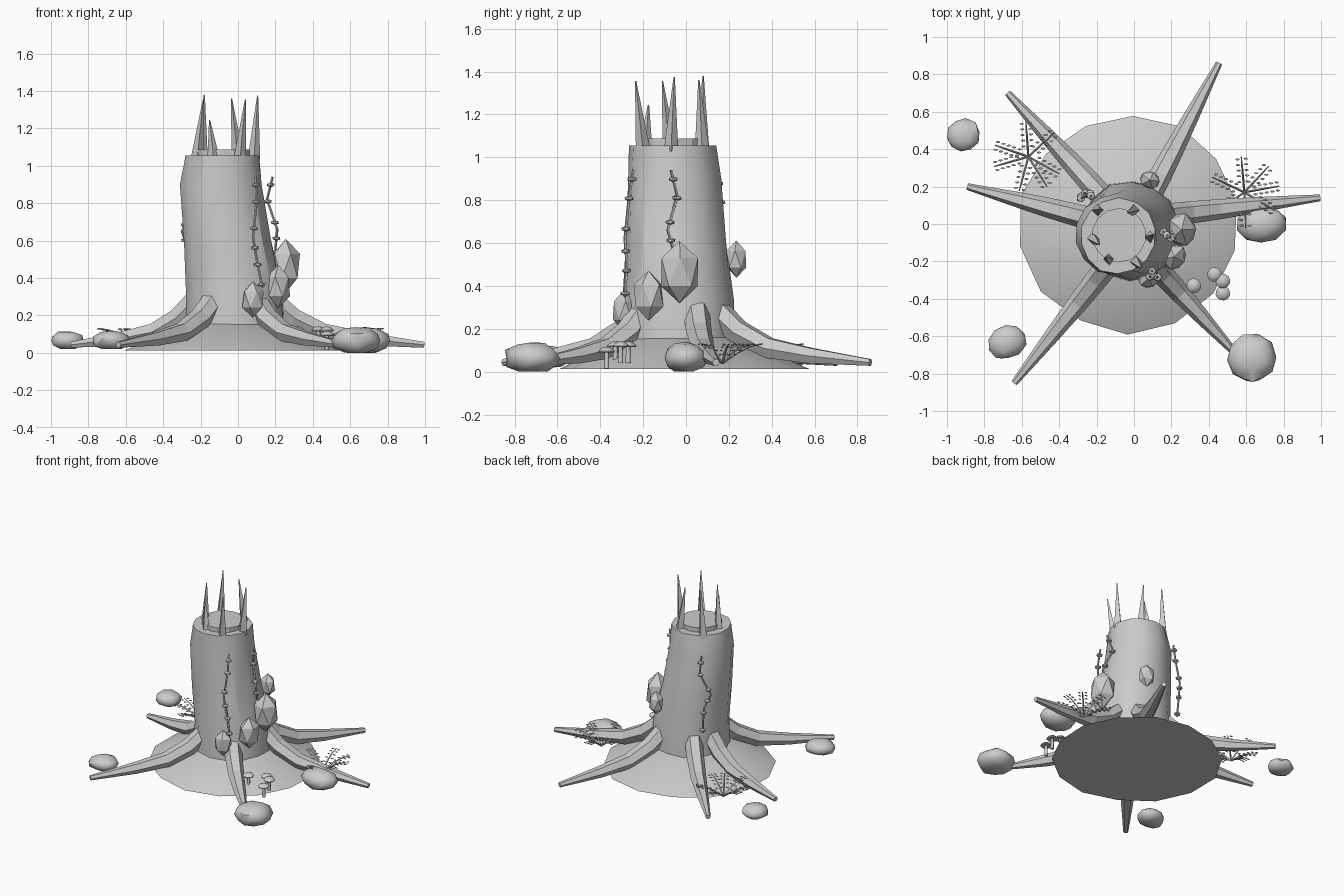
import bpy, bmesh, math, random
from mathutils import Vector, Matrix

if "Cube" in bpy.data.objects:
    bpy.data.objects.remove(bpy.data.objects["Cube"])
random.seed(4)

# the whole model is one plain grey
GREY = bpy.data.materials.new("plain_grey")
GREY.diffuse_color = (0.6, 0.6, 0.6, 1)
GREY.use_nodes = True
GREY.node_tree.nodes["Principled BSDF"].inputs["Base Color"].default_value = GREY.diffuse_color

def finish(name, bm, angle=None):
    bmesh.ops.recalc_face_normals(bm, faces=bm.faces)
    me = bpy.data.meshes.new(name)
    bm.to_mesh(me)
    bm.free()
    me.materials.append(GREY)
    if angle:
        me.polygons.foreach_set("use_smooth", [True] * len(me.polygons))
        me.set_sharp_from_angle(angle=math.radians(angle))
    ob = bpy.data.objects.new(name, me)
    bpy.context.collection.objects.link(ob)
    return ob

def loft(bm, rings):
    """Bridge rings of points and cap both ends."""
    vs = [[bm.verts.new(p) for p in r] for r in rings]
    n = len(vs[0])
    for a, b in zip(vs, vs[1:]):
        for i in range(n):
            j = (i + 1) % n
            bm.faces.new((a[i], a[j], b[j], b[i]))
    bm.faces.new(vs[0][::-1])
    bm.faces.new(vs[-1])

def tube(bm, pts, radii, sides):
    pts = [Vector(p) for p in pts]
    rings = []
    for i, p in enumerate(pts):
        t = (pts[min(i + 1, len(pts) - 1)] - pts[max(i - 1, 0)]).normalized()
        ref = Vector((1, 0, 0)) if abs(t.z) > 0.9 else Vector((0, 0, 1))
        u = t.cross(ref).normalized()
        v = u.cross(t)
        rings.append([p + radii[i] * (u * math.cos(a) + v * math.sin(a))
                      for a in (math.tau * k / sides for k in range(sides))])
    loft(bm, rings)

def disc(c, r, z, n, jitter=0):
    return [(c[0] + rr * math.cos(a), c[1] + rr * math.sin(a), z)
            for a, rr in ((math.tau * k / n + 0.2, r * (1 + random.uniform(-jitter, jitter)))
                          for k in range(n))]

def blob(bm, loc, scale, rot=0, sub=1):
    m = Matrix.Translation(loc) @ Matrix.Rotation(rot, 4, 'Z') @ Matrix.Diagonal((*scale, 1))
    return bmesh.ops.create_icosphere(bm, subdivisions=sub, radius=1, matrix=m)["verts"]

# ground mound
bm = bmesh.new()
loft(bm, [disc((-0.02, 0), 0.59, 0.012, 14, 0.03), disc((-0.02, -0.03), 0.26, 0.16, 14)])
finish("ground_mound", bm, 30)

# leaning trunk
bm = bmesh.new()
loft(bm, [disc((x, y), r, z, 14, 0.025) for x, y, r, z in (
    (-0.015, -0.035, 0.27, 0.05), (-0.02, -0.035, 0.262, 0.33), (-0.055, -0.048, 0.238, 0.6),
    (-0.09, -0.055, 0.22, 0.9), (-0.085, -0.065, 0.203, 1.055))])
finish("trunk", bm, 30)

# heartwood disc on the broken top
bm = bmesh.new()
loft(bm, [disc((-0.08, -0.06), 0.145, z, 14) for z in (1.04, 1.088)])
finish("heartwood", bm)

# splinters around the rim: base x, y, tip x, y, z
bm = bmesh.new()
for x, y, tx, ty, tz in ((-0.195, 0.075, -0.18, 0.08, 1.38), (0, 0.075, -0.035, 0.06, 1.36),
                         (-0.22, -0.075, -0.185, -0.11, 1.355), (0.085, -0.07, 0.105, -0.055, 1.375),
                         (-0.13, -0.19, -0.152, -0.175, 1.245), (0.01, -0.2, 0.04, -0.235, 1.355)):
    tube(bm, [(x, y, 1.03), (tx, ty, tz)], [0.034, 0.003], 4)
finish("splinters", bm)

# spreading roots: start x, y, tip x, y
bm = bmesh.new()
for sx, sy, tx, ty in ((0.2, 0.05, 0.995, 0.14), (0.09, 0.16, 0.455, 0.86), (-0.17, 0.15, -0.675, 0.7),
                       (-0.24, 0.03, -0.89, 0.2), (-0.14, -0.22, -0.64, -0.85),
                       (0.1, -0.21, 0.55, -0.7)):
    pts = [(sx + f * (tx - sx), sy + f * (ty - sy), z) for f, z in
           ((-0.02, 0.28), (0.12, 0.185), (0.32, 0.11), (0.6, 0.075), (1, 0.043))]
    tube(bm, pts, [0.062, 0.06, 0.054, 0.041, 0.018], 6)
finish("roots", bm)

# moss clumps flattened against the trunk
bm = bmesh.new()
for x, y, z, s in ((0.255, -0.03, 0.465, 1), (0.215, -0.175, 0.355, 0.8),
                   (0.085, 0.235, 0.525, 0.6), (0.08, -0.29, 0.285, 0.66)):
    blob(bm, (x, y, z), (0.085 * s, 0.1 * s, 0.145 * s), math.atan2(y + 0.04, x + 0.03))
finish("moss_clumps", bm)

# rocks with flat undersides
for i, (x, y, z, sx, sy, sz) in enumerate(((0.68, 0, 0.065, 0.135, 0.105, 0.075),
                                           (0.63, -0.72, 0.065, 0.135, 0.135, 0.08),
                                           (-0.68, -0.63, 0.065, 0.095, 0.108, 0.055),
                                           (-0.913, 0.475, 0.065, 0.092, 0.093, 0.055))):
    bm = bmesh.new()
    c = Vector((x, y, z))
    for v in blob(bm, c, (sx, sy, sz), i, 2):
        v.co = c + (v.co - c) * random.uniform(0.9, 1.04)
        v.co.z = max(v.co.z, 0 if i < 2 else 0.02)
        v.co.x = max(-1, v.co.x)
    finish(f"rock_{i + 1}", bm, 42)

# hanging vines with a leaf bead at each bend and between
vines = bmesh.new()
leaves = bmesh.new()
for path in (((0.095, -0.245, 0.94), (0.1, -0.265, 0.82), (0.08, -0.285, 0.62), (0.1, -0.275, 0.5), (0.13, -0.285, 0.35)),
             ((0.185, -0.07, 0.94), (0.155, -0.04, 0.82), (0.21, -0.085, 0.66), (0.2, -0.055, 0.56), (0.23, -0.07, 0.45)),
             ((-0.23, 0.145, 0.92), (-0.23, 0.165, 0.8), (-0.3, 0.13, 0.65), (-0.265, 0.165, 0.55), (-0.25, 0.16, 0.36))):
    tube(vines, path, [0.007] * 5, 5)
    for k in range(6):
        t = 0.35 + 3.55 * k / 5
        a, b = Vector(path[int(t)]), Vector(path[int(t) + 1])
        blob(leaves, a.lerp(b, t % 1), (0.024, 0.024, 0.013), k)
finish("vine_stems", vines)
finish("vine_leaves", leaves)

# ferns: fronds arching outwards with paired leaflets
stems = bmesh.new()
leaflets = bmesh.new()
for cx, cy, angles in ((-0.565, 0.36, (161, 94, 43, -29, -58, -105, -164)),
                       (0.59, 0.17, (95, 47, 10, -31, -88, -145, 155))):
    for ang in angles:
        a = math.radians(ang)
        d = Vector((math.cos(a), math.sin(a), 0))
        side = Vector((-d.y, d.x, 0))
        pts = [Vector((cx, cy, z)) + d * r for r, z in ((0, 0.04), (0.07, 0.09), (0.13, 0.12), (0.19, 0.13))]
        tube(stems, pts, [0.006, 0.006, 0.005, 0.003], 4)
        for k in range(5):
            t = 0.8 + 2.0 * k / 4
            p = pts[int(t)].lerp(pts[int(t) + 1], t % 1)
            for s in (-1, 1):
                blob(leaflets, p + side * s * 0.022, (0.013, 0.006, 0.004))
finish("fern_stems", stems)
finish("fern_leaflets", leaflets)

# mushrooms
stalks = bmesh.new()
caps = bmesh.new()
for x, y, z in ((0.43, -0.27, 0.115), (0.475, -0.305, 0.115), (0.475, -0.37, 0.09), (0.32, -0.33, 0.115)):
    tube(stalks, [(x, y, z - 0.075), (x, y, z + 0.005)], [0.012, 0.01], 8)
    loft(caps, [disc((x, y), r, z + h, 12) for r, h in ((0.036, 0), (0.039, 0.006), (0.028, 0.018), (0.012, 0.025))])
finish("mushroom_stalks", stalks, 50)
finish("mushroom_caps", caps, 50)
